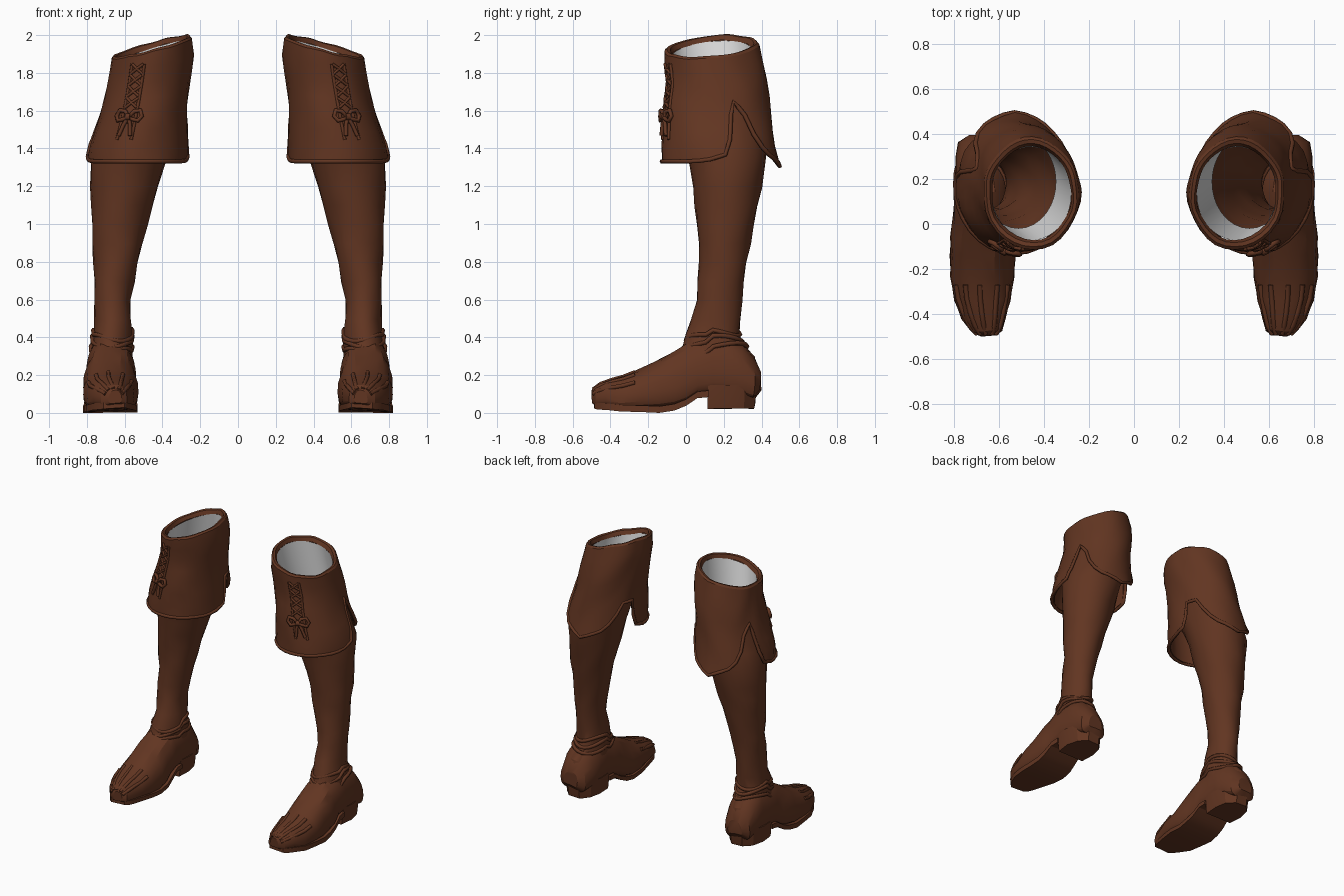
import bpy, math
from math import sin, cos, radians
from mathutils import Vector

if "Cube" in bpy.data.objects:
    bpy.data.objects.remove(bpy.data.objects["Cube"])


def material(name, rgb):
    m = bpy.data.materials.new(name)
    m.diffuse_color = (*rgb, 1)
    m.use_nodes = True
    m.node_tree.nodes["Principled BSDF"].inputs["Base Color"].default_value = m.diffuse_color
    return m


BROWN = material("brown leather", (0.122, 0.036, 0.0155))
WHITE = material("pale lining", (0.72, 0.72, 0.72))


def finish(ob, mat):
    """Colour a part and mirror it to the other boot."""
    ob.data.materials.append(mat)
    bpy.context.collection.objects.link(ob)
    mod = ob.modifiers.new("other boot", 'MIRROR')
    mod.use_mirror_merge = False
    return ob


def ripple(p):
    """Uneven leather offset."""
    return Vector((sin(p.y * 31 + p.z * 17), sin(p.z * 23 + p.x * 29), sin(p.x * 37 + p.y * 19)))


def loft(name, rings, mat, caps=False, rough=0.0, angle=25):
    """Skin a stack of closed rings of equal length."""
    n = len(rings[0])
    verts = []
    for ring in rings:
        for p in ring:
            p = Vector(p)
            verts.append(p + ripple(p) * rough)
    faces = [(i * n + j, i * n + (j + 1) % n, (i + 1) * n + (j + 1) % n, (i + 1) * n + j)
             for i in range(len(rings) - 1) for j in range(n)]
    if caps:
        faces += [tuple(reversed(range(n))), tuple(range(len(verts) - n, len(verts)))]
    me = bpy.data.meshes.new(name)
    me.from_pydata(verts, [], faces)
    ob = finish(bpy.data.objects.new(name, me), mat)
    bpy.context.view_layer.objects.active = ob
    ob.select_set(True)
    bpy.ops.object.shade_smooth_by_angle(angle=radians(angle))
    ob.select_set(False)
    return ob


def cord(name, pts, radius, closed=False):
    """Round cord along a path."""
    cu = bpy.data.curves.new(name, 'CURVE')
    cu.dimensions = '3D'
    cu.bevel_depth = radius
    cu.bevel_resolution = 1
    cu.use_fill_caps = True
    sp = cu.splines.new('POLY')
    sp.points.add(len(pts) - 1)
    for q, p in zip(sp.points, pts):
        q.co = (*p, 1)
    sp.use_cyclic_u = closed
    return finish(bpy.data.objects.new(name, cu), BROWN)


def lerp_table(table, k):
    """Piecewise linear lookup; the first column is the ascending key."""
    k = min(max(k, table[0][0]), table[-1][0])
    for a, b in zip(table, table[1:]):
        if k <= b[0]:
            t = (k - a[0]) / (b[0] - a[0])
            return [u + (v - u) * t for u, v in zip(a[1:], b[1:])]


def at(table, z, deg, scale=1.0, zoff=0.0):
    """Point on the oval cross-section at height z."""
    xi, xo, yf, yb = lerp_table(table, z)
    a = radians(deg)
    return Vector(((xi + xo) / 2 + (xo - xi) / 2 * scale * cos(a),
                   (yf + yb) / 2 + (yb - yf) / 2 * scale * sin(a), z + zoff))


# --- shaft: height, inner x, outer x, front y, back y
SHAFT = [(.22, .55, .795, -.08, .385), (.30, .56, .785, -.06, .36), (.36, .56, .775, -.02, .31),
         (.42, .56, .765, .0, .285), (.50, .565, .76, .03, .29), (.60, .57, .76, .055, .295),
         (.80, .53, .765, .07, .32), (1.0, .48, .775, .06, .36), (1.2, .42, .78, .035, .40),
         (1.35, .38, .78, .015, .425), (1.55, .33, .72, -.05, .43), (1.72, .30, .68, -.06, .42)]
heights = [.22, .30, .36, .39, .42, .50, .60, .70, .80, .90, 1.0, 1.1, 1.2, 1.35, 1.45, 1.55, 1.64, 1.72]
loft("boot_shaft", [[at(SHAFT, z, d) for d in range(0, 360, 15)] for z in heights],
     BROWN, rough=0.004)

# --- ankle folds
for k, z in enumerate((.345, .385, .42)):
    cord("ankle_fold", [at(SHAFT, z, d, 1.0, .018 * sin(radians(d * 2 + k * 70)) + (-.02 if d > 180 else .01))
                        for d in range(0, 360, 15)], .013, True)

# --- turned-down cuff
CUFF = [(1.30, .265, .80, -.13, .50), (1.40, .268, .793, -.128, .475), (1.60, .27, .722, -.12, .447),
        (1.75, .255, .69, -.10, .435), (1.90, .235, .668, -.118, .40), (2.0, .245, .655, -.105, .375)]
EDGE = [(-90, 1.335), (-30, 1.335), (-13, 1.34), (6, 1.37), (12, 1.45), (15, 1.58), (18, 1.65),
        (24, 1.62), (31, 1.58), (40, 1.48), (55, 1.38), (90, 1.31)]
half = [-78, -66, -54, -42, -30, -20, -10, 0, 6, 10, 12, 15, 18, 24, 31, 40, 50, 60, 70, 80]
DEGS = [-90] + half + [90] + [180 - d for d in reversed(half)]


def hem_z(d):
    if d > 90:                       # notch is shallower on the inner side
        return min(lerp_table(EDGE, 180 - d)[0], 1.56)
    return lerp_table(EDGE, d)[0]


def rim_z(d):
    return 1.935 - .055 * cos(radians(d)) + .02 * sin(radians(d))


def cuff_ring(t, scale=1.0, zoff=0.0):
    return [at(CUFF, hem_z(d) + (rim_z(d) - hem_z(d)) * t, d, scale, zoff) for d in DEGS]


rows = [cuff_ring(.4, .93), cuff_ring(0, .94), cuff_ring(0)] + [cuff_ring(i / 7) for i in range(1, 8)]
rows += [cuff_ring(1, .95, .012), cuff_ring(1, .88, .008), cuff_ring(1, .83, -.02)]
loft("turned_cuff", rows, BROWN, rough=0.003)
cord("cuff_hem", [at(CUFF, hem_z(d), d, .995) for d in DEGS], .012, True)

# --- lining seen inside the opening
lining = [[at(CUFF, rim_z(d), d, .83, -.02) for d in DEGS]]
for t in (.35, .7, 1):
    lining.append([at(CUFF, rim_z(d), d, .83, -.02).lerp(at(SHAFT, 1.60, d, .86), t) for d in DEGS])
loft("cuff_lining", lining, WHITE)


# --- front lacing and bow
def front(deg, z, out=1.0):
    return at(CUFF, z, deg, out)


for d in (-80, -62):
    cord("lace_placket", [front(d, z, 1.005) for z in (1.45, 1.55, 1.65, 1.75, 1.85)], .009)
for i in range(4):
    z = 1.62 + i * .06
    for a, b in ((-79, -63), (-63, -79)):
        cord("cross_lace", [front(a, z, 1.02), front(-71, z + .025, 1.04), front(b, z + .05, 1.02)], .008)
for s in (-1, 1):
    cord("bow_loop", [front(-71 + s * u, 1.57 + v, 1.05) for u, v in
                      ((0, 0), (6, .03), (14, .035), (17, .005), (13, -.02), (6, -.012))], .012, True)
    cord("bow_tail", [front(-71 + s * u, 1.57 - v, 1.04) for u, v in ((0, 0), (4, .04), (7, .10))], .011)
cord("bow_knot", [front(-74, 1.57, 1.05), front(-68, 1.57, 1.05)], .02)

# --- foot: y, inner x, outer x, bottom z, top z
FOOT = [(-.50, .62, .69, .05, .12), (-.475, .59, .73, .04, .15), (-.42, .572, .765, .035, .175),
        (-.34, .552, .80, .03, .195), (-.24, .535, .817, .025, .235), (-.14, .53, .82, .02, .29),
        (-.06, .535, .817, .035, .335), (0, .54, .81, .06, .37), (.06, .545, .805, .10, .40),
        (.14, .547, .80, .105, .42), (.22, .548, .80, .10, .41), (.30, .555, .795, .09, .37),
        (.36, .575, .78, .08, .29), (.395, .62, .735, .12, .22)]


def foot_point(y, deg, lift=0.0):
    xl, xr, zb, zt = lerp_table(FOOT, y)
    c, s = cos(radians(deg)), sin(radians(deg))
    zm = zb + (zt - zb) * .35        # widest line sits low on the foot
    px, pz = (.8, 1.0) if s > 0 else (.45, .6)
    x = (xl + xr) / 2 + (xr - xl) / 2 * math.copysign(abs(c) ** px, c)
    z = zm + ((zt - zm) * abs(s) ** pz if s > 0 else -(zm - zb) * abs(s) ** pz)
    return Vector((x, y, z + lift))


loft("foot", [[foot_point(f[0], d) for d in range(0, 360, 18)][::-1] for f in FOOT],
     BROWN, caps=True, rough=0.005)

# --- toe creases
for d in (35, 62, 88, 114, 142):
    cord("toe_ridge", [foot_point(y, d, -.004) for y in (-.49, -.45, -.39, -.33, -.27)], .012)

# --- sole and heel
sole = []
for y in (-.485, -.46, -.42, -.34, -.24, -.14, -.06, 0, .06, .12):
    xl, xr, zb, zt = lerp_table(FOOT, y)
    lo = zb - .018
    sole.append([(xl, y, lo + .005), (xl, y, lo + .035), (xr, y, lo + .035), (xr, y, lo)][::-1])
loft("sole", sole, BROWN, caps=True, rough=0.002)


def heel_ring(z, grow):
    pts = [(.57 - grow, .115), (.78 + grow, .115), (.79 + grow, .22), (.77 + grow, .31),
           (.72, .36 + grow), (.63, .36 + grow), (.58 - grow, .31), (.56 - grow, .22)]
    return [(x, y, z) for x, y in pts]


loft("heel", [heel_ring(.025, 0), heel_ring(.05, .005), heel_ring(.15, .015)],
     BROWN, caps=True, rough=0.002)

# --- rest on the ground
low = min(v.co.z for o in bpy.data.objects if o.type == 'MESH' for v in o.data.vertices)
for o in bpy.data.objects:
    o.location.z -= low
